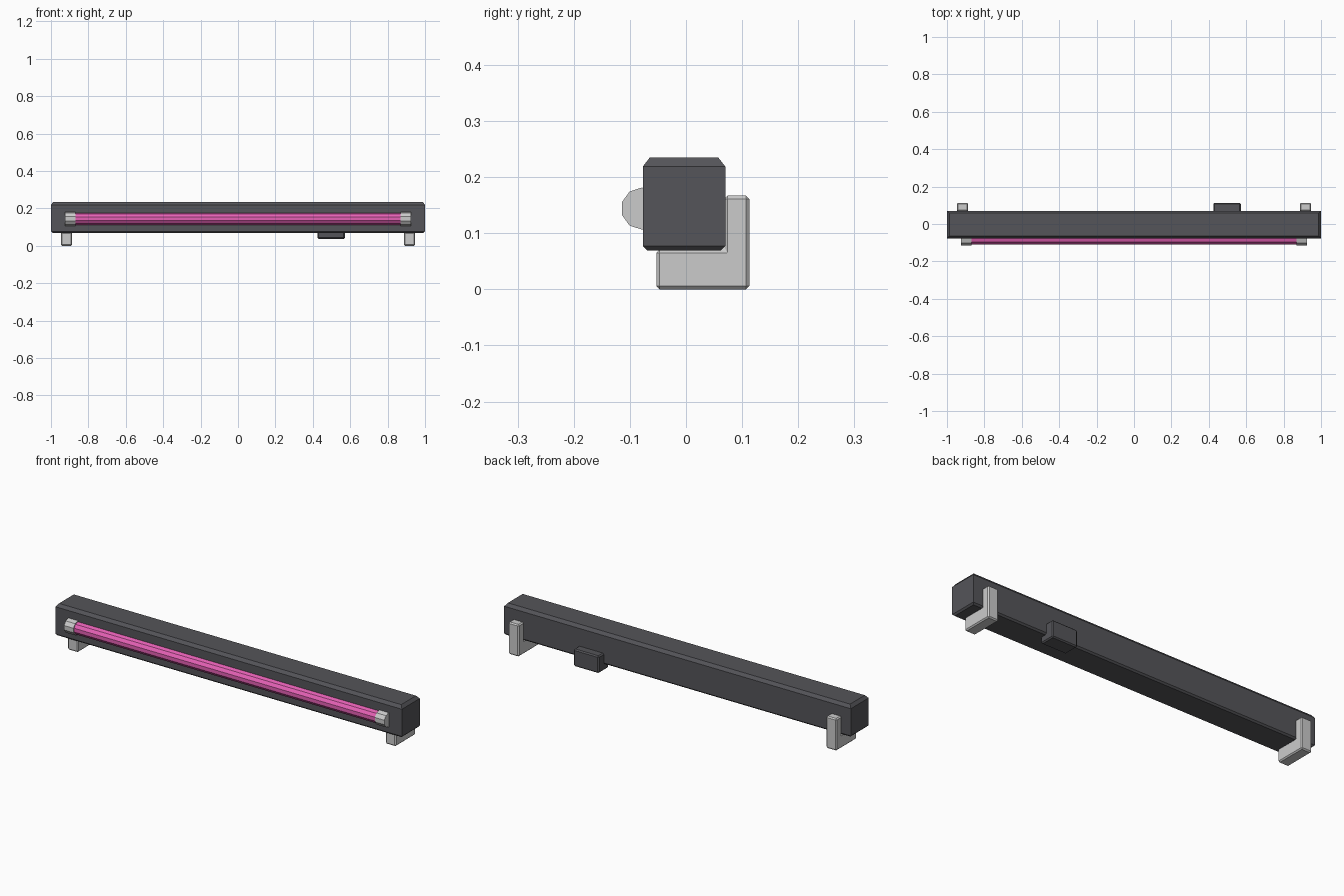
import bpy, bmesh, math
from mathutils import Matrix

if "Cube" in bpy.data.objects:
    bpy.data.objects.remove(bpy.data.objects["Cube"])


def material(name, rgb):
    m = bpy.data.materials.new(name)
    m.diffuse_color = (*rgb, 1)
    m.use_nodes = True
    m.node_tree.nodes["Principled BSDF"].inputs["Base Color"].default_value = m.diffuse_color
    return m


dark = material("dark_grey", (0.09, 0.09, 0.10))
light = material("light_grey", (0.55, 0.55, 0.57))
pink = material("pink_glow", (0.80, 0.12, 0.47))


def finish(name, bm, mat, bevel=0):
    bmesh.ops.recalc_face_normals(bm, faces=bm.faces)
    me = bpy.data.meshes.new(name)
    bm.to_mesh(me)
    bm.free()
    ob = bpy.data.objects.new(name, me)
    bpy.context.collection.objects.link(ob)
    me.materials.append(mat)
    if bevel:
        mod = ob.modifiers.new("edge_chamfer", "BEVEL")
        mod.width = bevel
        mod.segments = 1
    return ob


def extrude_x(name, profile, x0, x1, mat, bevel):
    """Extrude a (y, z) outline along x."""
    bm = bmesh.new()
    face = bm.faces.new([bm.verts.new((x0, y, z)) for y, z in profile])
    out = bmesh.ops.extrude_face_region(bm, geom=[face])
    verts = [g for g in out["geom"] if isinstance(g, bmesh.types.BMVert)]
    bmesh.ops.translate(bm, verts=verts, vec=(x1 - x0, 0, 0))
    return finish(name, bm, mat, bevel)


def rod(name, x, length, radius, mat):
    """Ten-sided rod lying along x, with a flat side facing front."""
    bm = bmesh.new()
    turn = (Matrix.Translation((x, -0.0785, 0.144))
            @ Matrix.Rotation(math.pi / 2, 4, "Y"))
    bmesh.ops.create_cone(bm, cap_ends=True, segments=10, radius1=radius,
                          radius2=radius, depth=length, matrix=turn)
    # put a vertex straight up so the front is a flat side
    v = max(bm.verts, key=lambda v: v.co.z)
    a = math.atan2(v.co.z - 0.144, v.co.y + 0.0785)
    bmesh.ops.rotate(bm, verts=bm.verts, cent=(x, -0.0785, 0.144),
                     matrix=Matrix.Rotation(math.pi / 2 - a, 3, "X"))
    return finish(name, bm, mat)


# long housing: stacked rings give the chamfered top and bottom rims
bm = bmesh.new()
rings = []
for z, inset in ((0.069, 0.008), (0.077, 0), (0.219, 0), (0.235, 0.0125)):
    x, y0, y1 = 1 - inset, -0.077 + inset, 0.07 - inset
    rings.append([bm.verts.new(p) for p in
                  ((-x, y0, z), (x, y0, z), (x, y1, z), (-x, y1, z))])
bm.faces.new(rings[0])
bm.faces.new(rings[-1])
for a, b in zip(rings, rings[1:]):
    for i in range(4):
        j = (i + 1) % 4
        bm.faces.new((a[i], a[j], b[j], b[i]))
finish("housing", bm, dark)

# glowing tube with a cap at each end
rod("light_tube", 0, 1.76, 0.032, pink)
for side, s in (("left", -1), ("right", 1)):
    rod(side + "_tube_cap", s * 0.897, 0.055, 0.0375, light)
    # L-shaped mounting bracket under and behind the housing
    L = [(-0.053, 0), (0.113, 0), (0.113, 0.167),
         (0.068, 0.167), (0.068, 0.071), (-0.053, 0.071)]
    extrude_x(side + "_bracket", L, s * 0.917 - 0.03, s * 0.917 + 0.03,
              light, 0.006)

# small power box on the rear lower edge
box = [(0.03, 0.037), (0.113, 0.037), (0.113, 0.127), (0.03, 0.127)]
extrude_x("power_box", box, 0.425, 0.571, dark, 0.006)
